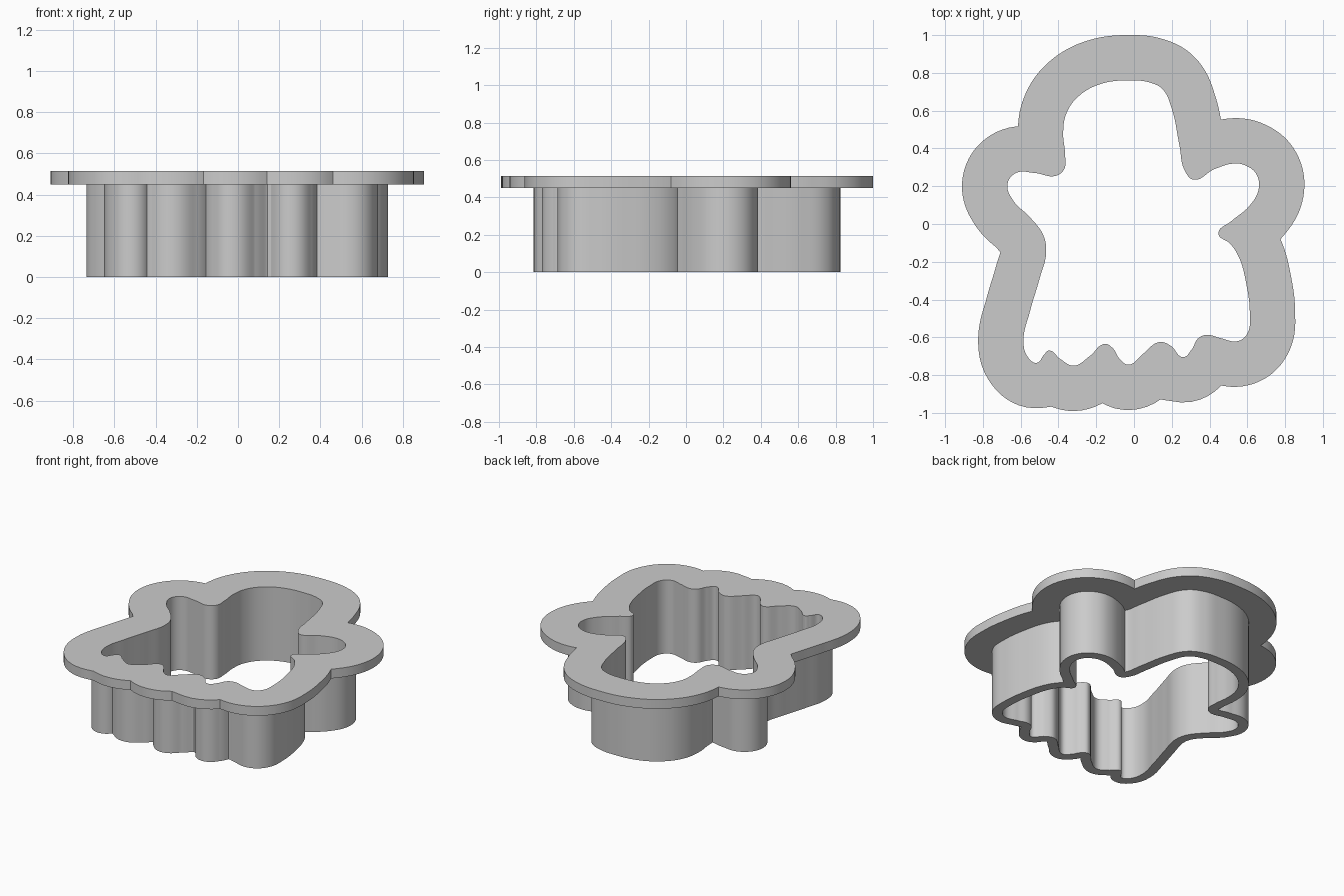
import bpy, bmesh, math
from mathutils import Vector, kdtree, geometry

cube = bpy.data.objects.get("Cube")
if cube:
    bpy.data.objects.remove(cube, do_unlink=True)

WALL, RIM = 0.065, 0.24            # outward offsets from the opening
RIM_Z, TOP_Z = 0.45, 0.515

# Opening outline, counter-clockwise from the top of the head
OUTLINE = [
    (0, .76), (-.18, .74), (-.3, .67), (-.36, .58), (-.375, .48), (-.365, .37),
    (-.37, .29), (-.415, .255), (-.525, .27), (-.625, .27), (-.67, .21),
    (-.64, .125), (-.55, .035), (-.48, -.06), (-.465, -.15), (-.5, -.29),
    (-.55, -.46), (-.585, -.62), (-.565, -.7), (-.515, -.735), (-.475, -.69),
    (-.45, -.67), (-.39, -.715), (-.32, -.75), (-.235, -.7), (-.155, -.635),
    (-.115, -.655), (-.075, -.715), (-.03, -.745), (.045, -.69), (.135, -.625),
    (.195, -.645), (.26, -.705), (.305, -.665), (.34, -.605), (.385, -.587),
    (.46, -.605), (.55, -.62), (.6, -.58), (.613, -.475), (.595, -.32),
    (.555, -.175), (.51, -.105), (.447, -.05), (.515, .015), (.61, .095),
    (.66, .185), (.647, .265), (.59, .31), (.53, .32), (.425, .29),
    (.315, .235), (.27, .28), (.24, .42), (.2, .61), (.15, .715), (.08, .75),
]


def smooth_loop(points, steps=12):
    """Closed smooth curve through the points."""
    pts = [Vector((x, y, 0)) for x, y in points]
    n = len(pts)
    tangents = [((pts[i] - pts[i - 1]).normalized()
                 + (pts[(i + 1) % n] - pts[i]).normalized()).normalized()
                for i in range(n)]
    loop = []
    for i in range(n):
        j = (i + 1) % n
        reach = (pts[j] - pts[i]).length / 2.7
        loop += geometry.interpolate_bezier(
            pts[i], pts[i] + tangents[i] * reach,
            pts[j] - tangents[j] * reach, pts[j], steps + 1)[:-1]
    return loop


def offset_loop(loop, distance):
    """Outward parallel curve, with the overlaps trimmed to clean corners."""
    tree = kdtree.KDTree(len(loop))
    for i, p in enumerate(loop):
        tree.insert(p, i)
    tree.balance()
    n = len(loop)
    kept = []
    for i, p in enumerate(loop):
        t = (loop[(i + 1) % n] - loop[i - 1]).normalized()
        q = p + Vector((t.y, -t.x, 0)) * distance
        if tree.find(q)[2] > distance - 0.0002:
            kept.append((i, q, t))
    result = []
    for k, (i, q, t) in enumerate(kept):
        result.append(q)
        j, r, u = kept[(k + 1) % len(kept)]
        if (j - i) % n > 1:                      # trimmed gap: add the corner
            hit = geometry.intersect_line_line(q, q + t, r, r + u)
            if hit and 0 < (hit[0] - q).dot(t) < 0.05 and 0 < (r - hit[0]).dot(u) < 0.05:
                result.append(hit[0])
    return result


bm = bmesh.new()


def ring(loop, z):
    verts = [bm.verts.new((p.x, p.y, z)) for p in loop]
    edges = [bm.edges.new((verts[i - 1], verts[i])) for i in range(len(verts))]
    return verts, edges


def side(low, high):
    a, b = low[0], high[0]
    for i in range(len(a)):
        bm.faces.new((a[i - 1], a[i], b[i], b[i - 1]))


def flat(outer, inner):
    bmesh.ops.triangle_fill(bm, edges=outer[1] + inner[1], use_beauty=True)


opening = smooth_loop(OUTLINE)
wall = offset_loop(opening, WALL)
rim = offset_loop(opening, RIM)

inner_low, inner_top = ring(opening, 0), ring(opening, TOP_Z)
wall_low, wall_top = ring(wall, 0), ring(wall, RIM_Z)
rim_low, rim_top = ring(rim, RIM_Z), ring(rim, TOP_Z)

# Cutting wall
flat(wall_low, inner_low)
side(inner_low, inner_top)
side(wall_low, wall_top)
# Grip rim
flat(rim_low, wall_top)
side(rim_low, rim_top)
flat(rim_top, inner_top)

bmesh.ops.recalc_face_normals(bm, faces=bm.faces)
mesh = bpy.data.meshes.new("cookie_cutter")
bm.to_mesh(mesh)
bm.free()
cutter = bpy.data.objects.new("cookie_cutter", mesh)
bpy.context.collection.objects.link(cutter)

# Plain grey plastic
grey = bpy.data.materials.new("grey_plastic")
grey.use_nodes = True
color = (0.6, 0.6, 0.6, 1)
grey.diffuse_color = color
grey.node_tree.nodes["Principled BSDF"].inputs["Base Color"].default_value = color
mesh.materials.append(grey)

bpy.ops.object.select_all(action='DESELECT')
cutter.select_set(True)
bpy.context.view_layer.objects.active = cutter
bpy.ops.object.shade_smooth_by_angle(angle=math.radians(30))
